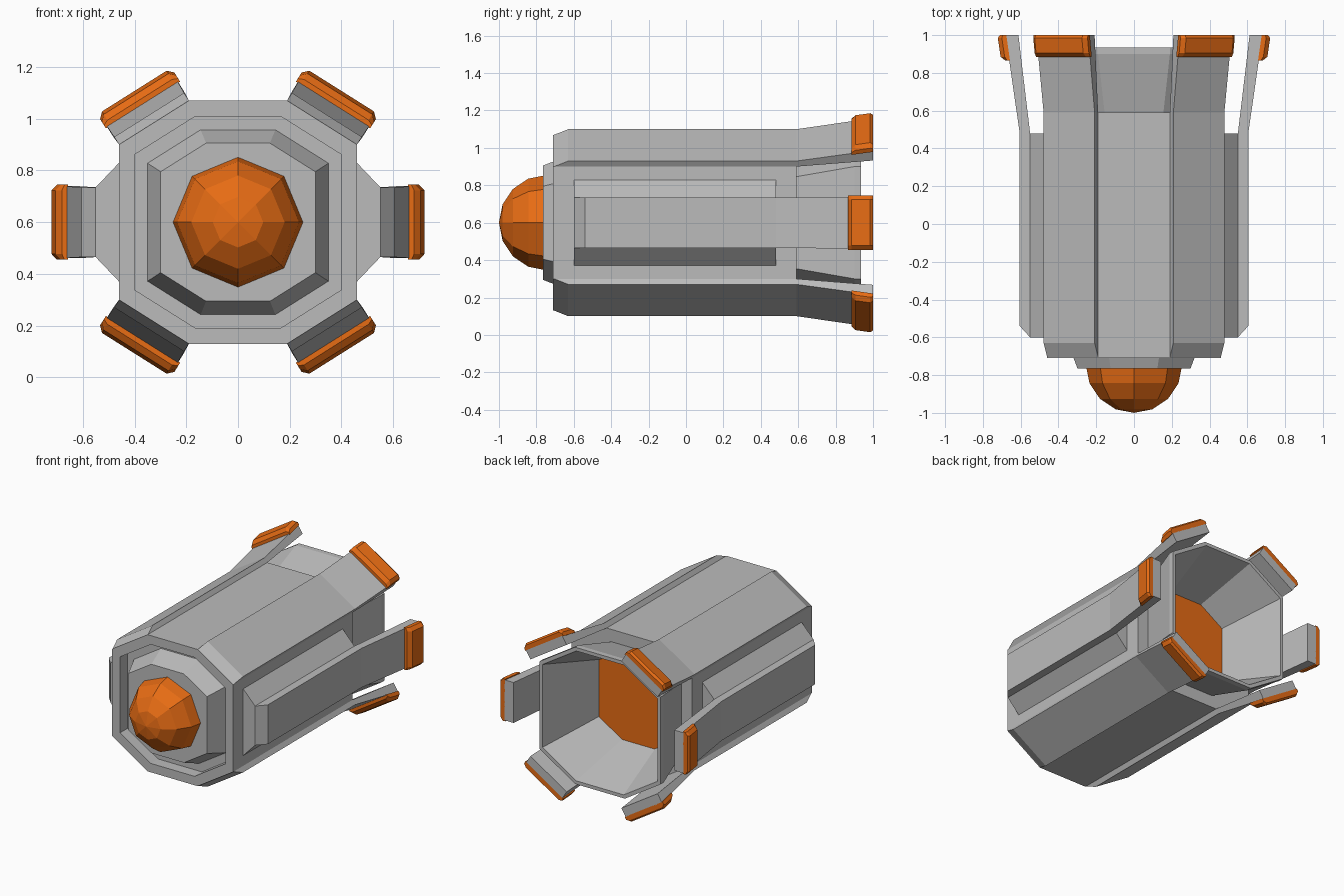
import bpy, bmesh, math
from mathutils import Vector, Matrix

if "Cube" in bpy.data.objects:
    bpy.data.objects.remove(bpy.data.objects["Cube"])

AXIS_Z = 0.6


def material(name, rgb):
    m = bpy.data.materials.new(name)
    m.use_nodes = True
    col = (*rgb, 1.0)
    m.diffuse_color = col
    m.node_tree.nodes["Principled BSDF"].inputs["Base Color"].default_value = col
    return m


GREY = material("hull_grey", (0.5, 0.5, 0.5))
ORANGE = material("bright_orange", (0.8, 0.15, 0.007))


def finish(name, bm, mat):
    bmesh.ops.recalc_face_normals(bm, faces=bm.faces)
    me = bpy.data.meshes.new(name)
    bm.to_mesh(me)
    bm.free()
    me.materials.append(mat)
    ob = bpy.data.objects.new(name, me)
    bpy.context.collection.objects.link(ob)
    return ob


def loft(name, rings, mat):
    """Skin a list of (y, [(x, z), ...]) rings and cap both ends."""
    bm = bmesh.new()
    loops = [[bm.verts.new((x, y, z + AXIS_Z)) for x, z in pts] for y, pts in rings]
    for a, b in zip(loops, loops[1:]):
        n = len(a)
        for i in range(n):
            j = (i + 1) % n
            bm.faces.new((a[i], a[j], b[j], b[i]))
    bm.faces.new(loops[0])
    bm.faces.new(loops[-1])
    return finish(name, bm, mat)


# Stretched octagon used for the whole body
CORNER_TOP = (0.19, 0.47)
CORNER_SIDE = (0.46, 0.30)


def octagon(s):
    (a, b), (c, d) = CORNER_TOP, CORNER_SIDE
    pts = [(a, b), (c, d), (c, -d), (a, -b), (-a, -b), (-c, -d), (-c, d), (-a, b)]
    return [(x * s, z * s) for x, z in pts]


# Hull, recessed front and hollow flared nozzle in one skin
hull_profile = [(-0.63, 0.87), (-0.71, 0.87), (-0.71, 1), (0.59, 1), (0.59, 0.82),
                (0.9, 1), (0.935, 1), (0.935, 0.95), (0.51, 0.65)]
loft("hull", [(y, octagon(s)) for y, s in hull_profile], GREY)
loft("engine_disc", [(0.511, octagon(0.65)), (0.519, octagon(0.65))], ORANGE)
loft("front_boss", [(-0.62, octagon(0.76)), (-0.63, octagon(0.76)),
                    (-0.765, octagon(0.65))], GREY)

# Faceted nose dome
bm = bmesh.new()
bmesh.ops.create_uvsphere(
    bm, u_segments=8, v_segments=8, radius=0.255,
    matrix=Matrix.Translation((0, -0.745, AXIS_Z)) @ Matrix.Rotation(math.pi / 2, 4, "X"))
finish("nose_dome", bm, ORANGE)


def section(p, q, normal, levels):
    """Cross-section over the panel p-q; levels are (offset, widening)."""
    t = (q - p).normalized()
    left = [p + normal * d - t * w for d, w in levels]
    right = [q + normal * d + t * w for d, w in reversed(levels)]
    return [tuple(v) for v in left + right]


def fin(name, p, q, normal, bars, cap_start):
    """Plate running along the hull, flared at the tail, with a tip cap."""
    loft(name, [(y, section(p, q, normal, [(lo, w), (hi, w)])) for y, lo, hi, w in bars], GREY)
    (y0, _, h0, _), (y1, _, h1, _) = bars[-2:]
    cap = []
    for y, h in ((cap_start, 0.02), (cap_start + 0.02, 0.043), (0.985, 0.043), (1.0, 0.03)):
        base = h0 + (h1 - h0) * (y - y0) / (y1 - y0)
        levels = [(base - 0.004, 0.01), (base + h * 0.5, 0.01), (base + h, -0.012)]
        cap.append((y, section(p, q, normal, levels)))
    loft(name + "_cap", cap, ORANGE)


corner_bars = [(-0.705, -0.02, 0.0, 0), (-0.63, -0.02, 0.035, 0),
               (0.59, 0.0, 0.035, 0), (1.0, 0.04, 0.103, 0.003)]
side_bars = [(-0.6, -0.01, 0.0, 0), (-0.54, -0.01, 0.055, 0),
             (0.48, 0.0, 0.055, 0), (1.0, 0.062, 0.13, 0.004)]

for sx, side in ((1, "left"), (-1, "right")):
    # Fins on the four slanted panels
    for sz, level in ((1, "upper"), (-1, "lower")):
        p = Vector((CORNER_TOP[0] * sx, CORNER_TOP[1] * sz))
        q = Vector((CORNER_SIDE[0] * sx, CORNER_SIDE[1] * sz))
        normal = Vector((0.53 * sx, 0.85 * sz)).normalized()
        fin(f"{level}_{side}_fin", p, q, normal, corner_bars, 0.885)
    # Side block with its fin
    block = [(0.45 * sx, 0.24), (0.55 * sx, 0.135), (0.55 * sx, -0.135), (0.45 * sx, -0.24)]
    loft(f"{side}_block", [(-0.6, block), (0.48, block)], GREY)
    fin(f"{side}_fin", Vector((0.55 * sx, 0.135)), Vector((0.55 * sx, -0.135)),
        Vector((sx, 0)), side_bars, 0.865)
